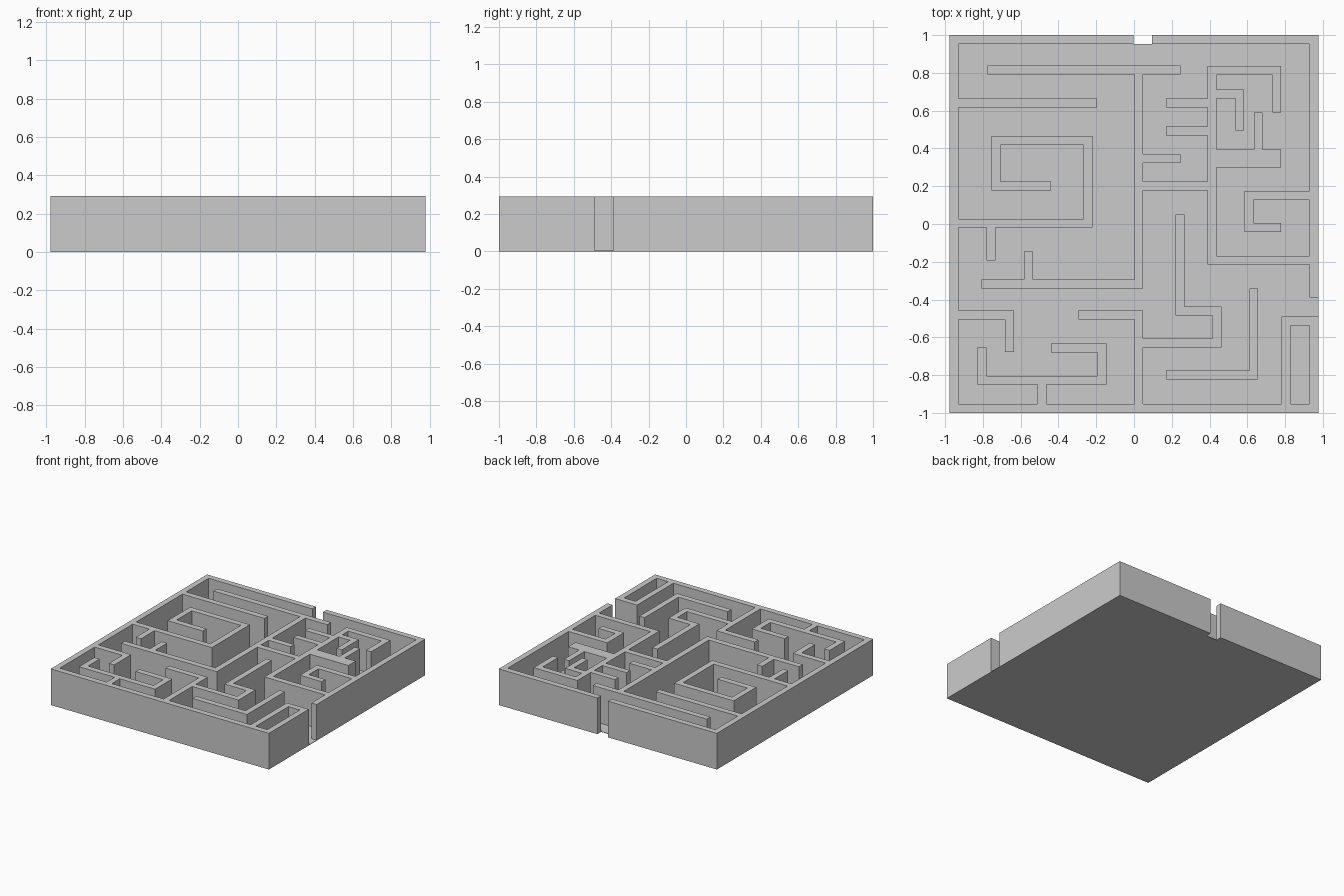
import bpy, bmesh

if "Cube" in bpy.data.objects:
    bpy.data.objects.remove(bpy.data.objects["Cube"])

T = 0.047          # wall thickness
H = T / 2
TOP = 0.293        # wall height
X, Y = 0.9535, 0.9765   # centre lines of the outer walls

# Wall centre lines, each an axis-aligned path
outer = [
    [(-0.025, Y), (-X, Y), (-X, -Y), (X, -Y), (X, -0.513)],     # left, front, right
    [(0.118, Y), (X, Y), (X, -0.365)],                           # back right, right
]
left_side = [
    [(-0.752, 0.816), (0.222, 0.816)],                           # long bar at the back
    [(0.025, 0.816), (0.025, -0.317), (-0.785, -0.317)],         # central spine
    [(-0.558, -0.317), (-0.558, -0.168)],
    [(-X, 0.641), (-0.219, 0.641)],
    [(-0.464, 0.202), (-0.731, 0.202), (-0.731, 0.443),
     (-0.244, 0.443), (-0.244, 0.004), (-X, 0.004)],             # spiral
    [(-0.757, 0.004), (-0.757, -0.17)],
    [(-X, -0.482), (-0.659, -0.482), (-0.659, -0.653)],
    [(-0.487, -Y), (-0.487, -0.827)],
    [(-0.805, -0.678), (-0.805, -0.827), (-0.17, -0.827),
     (-0.17, -0.657), (-0.417, -0.657)],
]
right_side = [
    [(-0.271, -0.482), (0.025, -0.482), (0.025, -Y)],
    [(0.025, -0.631), (0.439, -0.631), (0.439, -0.461),
     (0.243, -0.461), (0.243, 0.027)],
    [(0.194, -0.8), (0.634, -0.8), (0.634, -0.365)],
    [(0.804, -Y), (0.804, -0.513), (X, -0.513)],                 # exit pocket
    [(X, -0.192), (0.412, -0.192), (0.412, 0.812),
     (0.756, 0.812), (0.756, 0.614)],                            # right spine
    [(0.194, 0.641), (0.412, 0.641)],
    [(0.194, 0.493), (0.412, 0.493)],
    [(0.025, 0.347), (0.222, 0.347)],
    [(0.025, 0.202), (0.412, 0.202)],
    [(0.412, 0.37), (0.756, 0.37)],                              # double-width bar
    [(0.412, 0.323), (0.756, 0.323)],
    [(0.658, 0.37), (0.658, 0.566)],
    [(0.412, 0.689), (0.56, 0.689), (0.56, 0.518)],
    [(X, 0.151), (0.608, 0.151), (0.608, -0.019), (0.756, -0.019)],
]


def finish(name, bm):
    bmesh.ops.remove_doubles(bm, verts=bm.verts, dist=1e-5)
    bmesh.ops.recalc_face_normals(bm, faces=bm.faces)
    mesh = bpy.data.meshes.new(name)
    bm.to_mesh(mesh)
    bm.free()
    obj = bpy.data.objects.new(name, mesh)
    bpy.context.collection.objects.link(obj)
    return obj


def build_walls(name, paths):
    """Merge all wall segments into one solid by filling an uneven grid."""
    rects = []
    for path in paths:
        for (ax, ay), (bx, by) in zip(path, path[1:]):
            rects.append((round(min(ax, bx) - H, 4), round(min(ay, by) - H, 4),
                          round(max(ax, bx) + H, 4), round(max(ay, by) + H, 4)))
    xs = sorted({r[i] for r in rects for i in (0, 2)})
    ys = sorted({r[i] for r in rects for i in (1, 3)})
    filled = set()
    for x0, y0, x1, y1 in rects:
        for i in range(xs.index(x0), xs.index(x1)):
            for j in range(ys.index(y0), ys.index(y1)):
                filled.add((i, j))
    bm = bmesh.new()

    def quad(*pts):
        bm.faces.new([bm.verts.new(p) for p in pts])

    for i, j in sorted(filled):
        c = [(xs[i], ys[j]), (xs[i + 1], ys[j]),
             (xs[i + 1], ys[j + 1]), (xs[i], ys[j + 1])]
        quad(*[(x, y, TOP) for x, y in c])
        quad(*[(x, y, 0) for x, y in reversed(c)])
        # side faces only where the neighbouring cell is empty
        for k, (di, dj) in enumerate([(0, -1), (1, 0), (0, 1), (-1, 0)]):
            if (i + di, j + dj) not in filled:
                p, q = c[k], c[(k + 1) % 4]
                quad((*p, 0), (*q, 0), (*q, TOP), (*p, TOP))
    return finish(name, bm)


build_walls("maze_walls", outer + left_side + right_side)

# Thin floor, stopping at the inside of the back wall
bm = bmesh.new()
bmesh.ops.create_cube(bm, size=1)
for v in bm.verts:
    v.co = ((X + H) * 2 * v.co.x,
            Y - H if v.co.y > 0 else -Y - H,
            0.004 if v.co.z > 0 else 0)
finish("floor", bm)
